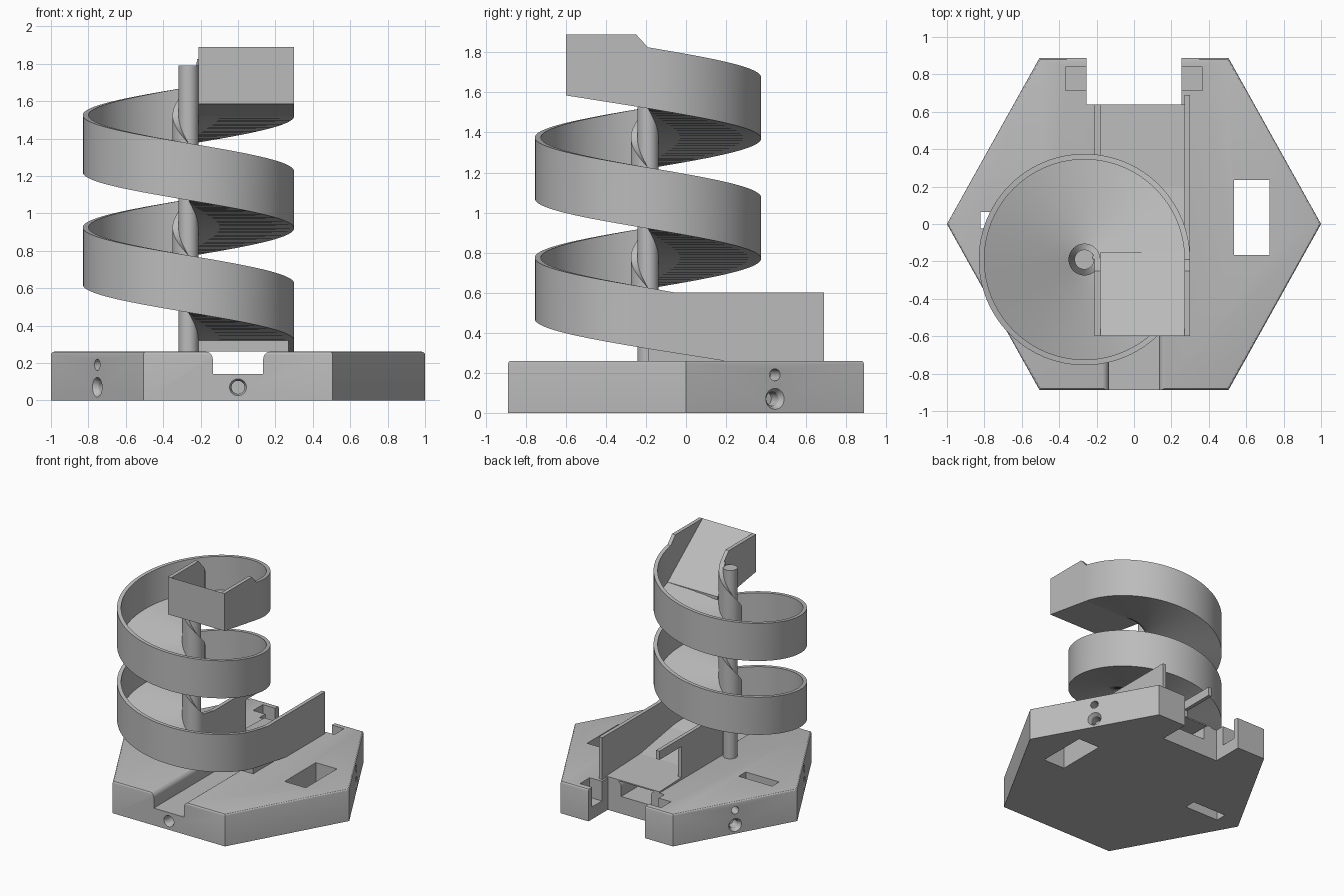
import bpy, bmesh, math
from mathutils import Vector

old = bpy.data.objects.get("Cube")
if old:
    bpy.data.objects.remove(old, do_unlink=True)

grey = bpy.data.materials.new("plain grey")
grey.use_nodes = True
colour = (0.5, 0.5, 0.5, 1)
grey.diffuse_color = colour
grey.node_tree.nodes["Principled BSDF"].inputs["Base Color"].default_value = colour

CX, CY = -0.265, -0.19          # spiral axis
R, HUB, WALL = 0.565, 0.055, 0.03
PITCH, HEIGHT, LOW = 0.6, 0.305, 0.32
TOP = 0.26                      # base thickness


def finish(name, bm):
    bmesh.ops.recalc_face_normals(bm, faces=bm.faces)
    mesh = bpy.data.meshes.new(name)
    bm.to_mesh(mesh)
    bm.free()
    mesh.materials.append(grey)
    obj = bpy.data.objects.new(name, mesh)
    bpy.context.collection.objects.link(obj)
    return obj


def prism(name, outline, a, b, axis):
    """Extrude a closed outline from a to b along the axis."""
    place = {"x": lambda p, t: (t, p[0], p[1]),
             "y": lambda p, t: (p[0], t, p[1]),
             "z": lambda p, t: (p[0], p[1], t)}[axis]
    bm = bmesh.new()
    ends = [[bm.verts.new(place(p, t)) for p in outline] for t in (a, b)]
    n = len(outline)
    for ring in ends:
        bm.faces.new(ring)
    for i in range(n):
        j = (i + 1) % n
        bm.faces.new((ends[0][i], ends[0][j], ends[1][j], ends[1][i]))
    return finish(name, bm)


def box(name, x0, x1, y0, y1, z0, z1):
    return prism(name, [(x0, y0), (x1, y0), (x1, y1), (x0, y1)], z0, z1, "z")


def cone(name, centre, direction, r1, r2, depth, sides=32):
    bm = bmesh.new()
    bmesh.ops.create_cone(bm, cap_ends=True, segments=sides, radius1=r1, radius2=r2, depth=depth)
    obj = finish(name, bm)
    obj.rotation_euler = Vector(direction).to_track_quat("Z", "Y").to_euler()
    obj.location = centre
    return obj


def activate(obj):
    bpy.ops.object.select_all(action="DESELECT")
    obj.select_set(True)
    bpy.context.view_layer.objects.active = obj


def smooth(obj, angle=30):
    activate(obj)
    bpy.ops.object.shade_smooth_by_angle(angle=math.radians(angle))


def cut(target, cutter):
    cutter.hide_render = True
    bpy.context.view_layer.update()
    mod = target.modifiers.new("cut", "BOOLEAN")
    mod.operation = "DIFFERENCE"
    mod.solver = "EXACT"
    mod.object = cutter
    activate(target)
    bpy.ops.object.modifier_apply(modifier=mod.name)
    bpy.data.objects.remove(cutter, do_unlink=True)


# Hexagonal base with softened top rim
HX, HY = 0.505, 0.888
base = prism("hexagonal_base", [(1, 0), (HX, HY), (-HX, HY), (-1, 0), (-HX, -HY), (HX, -HY)],
             0, TOP, "z")
bm = bmesh.new()
bm.from_mesh(base.data)
rim = [e for e in bm.edges if all(v.co.z > TOP / 2 for v in e.verts)]
bmesh.ops.bevel(bm, geom=rim, offset=0.015, segments=3, profile=0.5, affect="EDGES")
bm.to_mesh(base.data)
bm.free()

# Long channel with rounded upper edges, running into the rear notch
side = [(0.135, 0.14)]
for i in range(7):
    a = math.radians(90 * i / 6)
    side.append((0.175 - 0.04 * math.cos(a), TOP - 0.039 + 0.04 * math.sin(a)))
side.append((0.175, TOP + 0.1))
channel = side + [(-x, z) for x, z in reversed(side)]
cut(base, prism("channel_cutter", channel, -1, 0.75, "y"))
cut(base, box("notch_cutter", -0.255, 0.255, 0.64, 1, -0.1, 0.5))

# Side pockets of the notch and two openings through the base
for s in (-1, 1):
    xs = sorted((s * 0.2, s * 0.365))
    cut(base, box("pocket_cutter", xs[0], xs[1], 0.715, 0.84, 0.1, 0.5))
cut(base, box("window_cutter", 0.535, 0.725, -0.165, 0.235, -0.1, 0.5))
cut(base, box("slot_cutter", -0.82, -0.52, -0.025, 0.065, -0.1, 0.5))

# Screw holes: one in the front, pairs in three slanted sides
normal = Vector((HY, 1 - HX, 0)).normalized()
mx, my = (1 + HX) / 2, HY / 2
mounts = [(Vector((0, -HY, 0)), Vector((0, -1, 0)), False)]
for sx, sy in ((1, 1), (-1, 1), (-1, -1)):
    mounts.append((Vector((sx * mx, sy * my, 0)), Vector((sx * normal.x, sy * normal.y, 0)), True))
for centre, out, pair in mounts:
    low = centre + Vector((0, 0, 0.07))
    cut(base, cone("hole_cutter", low, out, 0.035, 0.035, 0.2))
    cut(base, cone("sink_cutter", low, out, 0.03, 0.075 if pair else 0.06, 0.07))
    if pair:
        cut(base, cone("hole_cutter", centre + Vector((0, 0, 0.19)), out, 0.03, 0.03, 0.2))
smooth(base)

# Central column
column = cone("central_column", (CX, CY, (TOP + 1.79) / 2 - 0.02), (0, 0, 1),
              0.053, 0.053, 1.79 - TOP + 0.04, 48)
smooth(column)

# Spiral chute: U-shaped section swept for two turns
section = [(HUB - 0.01, 0), (R, 0), (R, HEIGHT), (R - WALL, HEIGHT), (R - WALL, WALL),
           (HUB + WALL, WALL), (HUB + WALL, HEIGHT), (HUB - 0.01, HEIGHT)]
STEPS = 192
bm = bmesh.new()
rings = []
for i in range(STEPS + 1):
    turn = 2 * i / STEPS
    a = 2 * math.pi * turn
    z = LOW + PITCH * (2 - turn)
    rings.append([bm.verts.new((CX + r * math.cos(a), CY + r * math.sin(a), z + h))
                  for r, h in section])
n = len(section)
for p, q in zip(rings, rings[1:]):
    for i in range(n):
        j = (i + 1) % n
        bm.faces.new((p[i], p[j], q[j], q[i]))
bm.faces.new(rings[0])
bm.faces.new(rings[-1])
smooth(finish("spiral_chute", bm))

# Inlet: straight side walls and a steep ramp closed at the front
XI0, XI1 = CX + HUB, CX + HUB + WALL
XO0, XO1 = CX + R - WALL, CX + R
START = LOW + 2 * PITCH
inlet = [(-0.6, 1.585), (CY, START), (CY, START + HEIGHT), (-0.25, 1.89), (-0.6, 1.89)]
prism("inlet_inner_wall", inlet, XI0, XI1, "x")
prism("inlet_outer_wall", inlet, XO0, XO1, "x")
prism("inlet_ramp", [(-0.6, 1.585), (CY, START), (-0.15, START), (-0.15, START + 0.025),
                     (-0.6, 1.89)], XI1, XO0, "x")

# Outlet: sloping floor with a guide wall on either side
prism("outlet_floor", [(CY, TOP), (CY, LOW + WALL), (0.2, 0.285), (0.64, 0.27), (0.64, TOP)],
      XI0, XO0, "x")
prism("outlet_outer_wall", [(CY, LOW), (0.19, TOP), (0.69, TOP), (0.69, 0.6),
                            (-0.05, 0.6), (CY, LOW + HEIGHT)], XO0, XO1, "x")
prism("outlet_inner_wall", [(CY, TOP), (0.36, TOP), (0.36, 0.53), (0.64, 0.53), (0.64, 0.6),
                            (-0.05, 0.6), (CY, LOW + HEIGHT)], XI0, XI1, "x")
